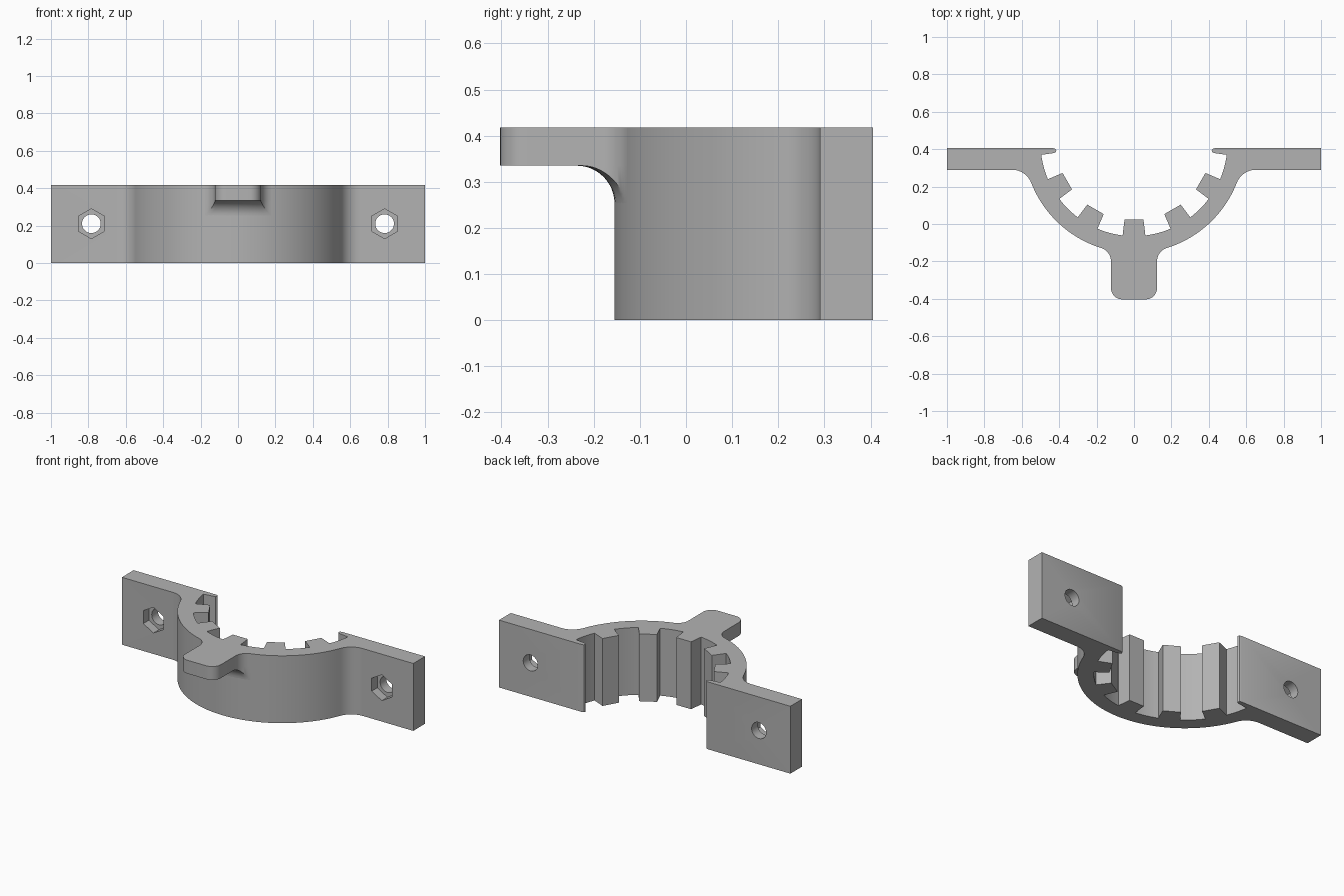
import bpy, bmesh
from math import sin, cos, acos, asin, atan2, radians, degrees, hypot, pi, sqrt

if "Cube" in bpy.data.objects:
    bpy.data.objects.remove(bpy.data.objects["Cube"], do_unlink=True)

YC, R_OUT, R_IN, R_TIP = 0.435, 0.59, 0.5, 0.415   # ring centre and radii
HEIGHT, TAB_Z = 0.418, 0.335
BACK, FRONT = 0.405, 0.29                          # flange faces in y

grey = bpy.data.materials.new("plain grey")
grey.use_nodes = True
grey.diffuse_color = (0.45, 0.45, 0.45, 1)
grey.node_tree.nodes["Principled BSDF"].inputs["Base Color"].default_value = grey.diffuse_color


def arc(cx, cy, r, a0, a1, n):
    angles = [radians(a0 + (a1 - a0) * i / n) for i in range(n + 1)]
    return [(cx + r * cos(a), cy + r * sin(a)) for a in angles]


def mirrored(half):
    return half + [(-x, y) for x, y in reversed(half) if abs(x) > 1e-6]


def finish(name, bm):
    bmesh.ops.recalc_face_normals(bm, faces=bm.faces)
    mesh = bpy.data.meshes.new(name)
    bm.to_mesh(mesh)
    bm.free()
    mesh.materials.append(grey)
    obj = bpy.data.objects.new(name, mesh)
    bpy.context.collection.objects.link(obj)
    return obj


def extrude(name, outline, z0, z1):
    bm = bmesh.new()
    face = bm.faces.new([bm.verts.new((x, y, z0)) for x, y in outline])
    top = bmesh.ops.extrude_face_region(bm, geom=[face])["geom"]
    verts = [v for v in top if isinstance(v, bmesh.types.BMVert)]
    bmesh.ops.translate(bm, verts=verts, vec=(0, 0, z1 - z0))
    return finish(name, bm)


def smooth(obj):
    bpy.ops.object.select_all(action="DESELECT")
    obj.select_set(True)
    bpy.context.view_layer.objects.active = obj
    bpy.ops.object.shade_smooth_by_angle(angle=radians(30))


def cut(obj, x, y0, y1, r, sides):
    bpy.ops.mesh.primitive_cylinder_add(vertices=sides, radius=r, depth=y1 - y0,
                                        location=(x, (y0 + y1) / 2, 0.21),
                                        rotation=(pi / 2, 0, 0))
    cutter = bpy.context.object
    cutter.name = "hole_cutter"
    cutter.hide_render = True
    mod = obj.modifiers.new("hole", "BOOLEAN")
    mod.operation, mod.solver, mod.object = "DIFFERENCE", "EXACT", cutter
    bpy.context.view_layer.objects.active = obj
    bpy.ops.object.modifier_apply(modifier=mod.name)
    bpy.data.objects.remove(cutter, do_unlink=True)


# Clamp body: toothed inner arc, lip, flange, fillet, outer arc
half = []
for tooth, end in ((0, 23), (30, 53), (60, 82.5)):
    if tooth:
        half += arc(0, YC, R_TIP, tooth - 97, tooth - 83, 1)
    else:
        half += arc(0, YC, R_TIP, -83, -83, 1)[:1]
    half += arc(0, YC, R_IN, tooth - 83, end - 90, 6)
half += [(0.436, 0.378), (0.421, 0.382), (0.415, 0.391), (0.42, 0.401), (0.43, BACK),
         (1, BACK), (1, FRONT)]
r = 0.11
fy = FRONT - r
fx = sqrt((R_OUT + r) ** 2 - (YC - fy) ** 2)
slope = degrees(atan2(YC - fy, fx))
half += arc(fx, fy, r, 90, 180 - slope, 10)
half += arc(0, YC, R_OUT, -slope, -90, 32)[1:]
body = extrude("clamp_body", mirrored(half), 0, HEIGHT)

# Bolt holes with hexagonal nut pockets on the front
for side in (-1, 1):
    cut(body, side * 0.784, 0.2, 0.5, 0.05, 32)
    cut(body, side * 0.784, 0.2, 0.345, 0.08, 6)
smooth(body)

# Front tab with rounded corners and side fillets
TAB_W, SIDE_R, CORNER = 0.123, 0.075, 0.06
D = R_OUT + SIDE_R
sx = TAB_W + SIDE_R
sy = YC - sqrt(D * D - sx * sx)
lean = atan2(sx, YC - sy)
half = arc(0, YC, R_OUT, -90, degrees(lean) - 90, 8)
half += arc(sx, sy, SIDE_R, 90 + degrees(lean), 180, 8)[1:]
half += arc(TAB_W - CORNER, CORNER - 0.403, CORNER, 0, -90, 8)
smooth(extrude("front_tab", mirrored(half), TAB_Z, HEIGHT))

# Curved web under the tab, its sides following the tab outline
WEB_R, ROWS, COLS = 0.082, 12, 12
bm = bmesh.new()
grid, tops = [], []
for i in range(ROWS + 1):
    phi = pi / 2 * i / ROWS
    rho = R_OUT + WEB_R * (1 - cos(phi))
    z = TAB_Z - WEB_R * (1 - sin(phi))
    if rho < hypot(TAB_W, YC - sy):
        c = (rho * rho + D * D - SIDE_R ** 2) / (2 * rho * D)
        edge = lean - acos(min(1, c))
    else:
        edge = asin(TAB_W / rho)
    row = []
    for j in range(COLS + 1):
        a = edge * (2 * j / COLS - 1)
        row.append(bm.verts.new((rho * sin(a), YC - rho * cos(a), z)))
    grid.append(row)
    tops.append([bm.verts.new((v.co.x, v.co.y, TAB_Z + 0.002)) for v in row])
for i in range(ROWS):
    for j in range(COLS):
        for g in (grid, tops):
            bm.faces.new((g[i][j], g[i + 1][j], g[i + 1][j + 1], g[i][j + 1]))
    for j in (0, COLS):
        bm.faces.new((grid[i][j], grid[i + 1][j], tops[i + 1][j], tops[i][j]))
for i in (0, ROWS):
    for j in range(COLS):
        bm.faces.new((grid[i][j], grid[i][j + 1], tops[i][j + 1], tops[i][j]))
smooth(finish("tab_web", bm))
